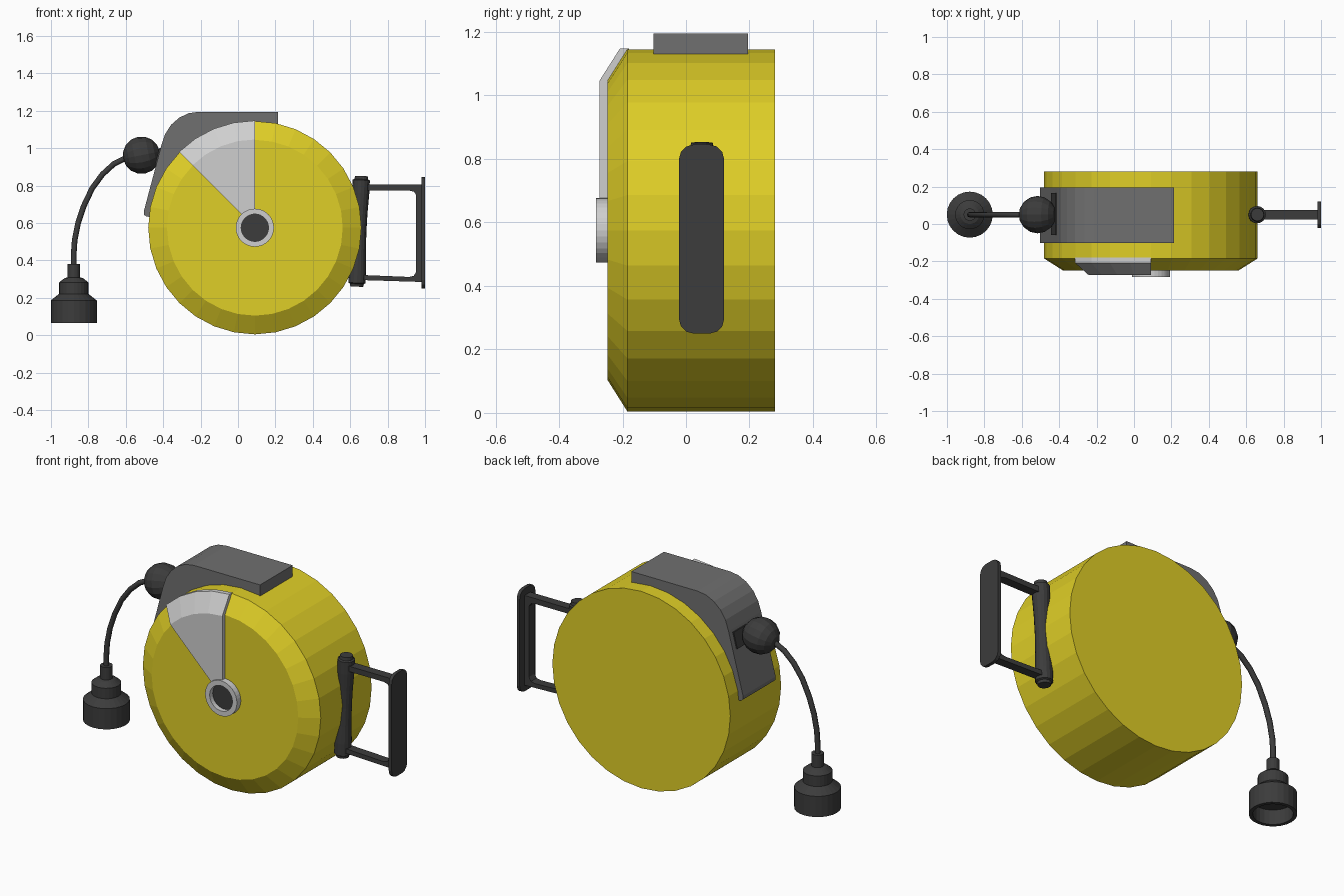
import bpy, bmesh, math
from mathutils import Matrix, Vector

if "Cube" in bpy.data.objects:
    bpy.data.objects.remove(bpy.data.objects["Cube"])


def material(name, rgb):
    m = bpy.data.materials.new(name)
    m.diffuse_color = (*rgb, 1)
    m.use_nodes = True
    m.node_tree.nodes["Principled BSDF"].inputs["Base Color"].default_value = m.diffuse_color
    return m


YELLOW = material("yellow", (0.74, 0.62, 0.02))
SILVER = material("silver", (0.62, 0.62, 0.62))
GREY = material("grey", (0.16, 0.16, 0.16))
DARK = material("dark_rubber", (0.045, 0.045, 0.045))


def finish(name, bm, mat):
    bmesh.ops.remove_doubles(bm, verts=bm.verts, dist=1e-5)
    bmesh.ops.recalc_face_normals(bm, faces=bm.faces)
    me = bpy.data.meshes.new(name)
    bm.to_mesh(me)
    bm.free()
    me.materials.append(mat)
    ob = bpy.data.objects.new(name, me)
    bpy.context.collection.objects.link(ob)
    return ob


def lathe(name, prof, n, mat, place, a0=0, a1=360):
    """Spin a closed (radius, height) profile about local z."""
    bm = bmesh.new()
    full = a1 - a0 == 360
    rings = []
    for i in range(n if full else n + 1):
        a = math.radians(a0 + (a1 - a0) * i / n)
        rings.append([bm.verts.new(place @ Vector((r * math.cos(a), r * math.sin(a), h)))
                      for r, h in prof])
    k = len(prof)
    for i in range(n):
        p, q = rings[i], rings[(i + 1) % len(rings)]
        for j in range(k):
            l = (j + 1) % k
            if prof[j][0] == 0 and prof[l][0] == 0:
                if full:
                    continue
                continue
            if prof[j][0] == 0:
                bm.faces.new((p[j], q[l], p[l]))
            elif prof[l][0] == 0:
                bm.faces.new((p[j], q[j], p[l]))
            else:
                bm.faces.new((p[j], q[j], q[l], p[l]))
    if not full:
        bm.faces.new(rings[0])
        bm.faces.new(rings[-1])
    return finish(name, bm, mat)


def prism(name, pts, lo, hi, mat, axis="y"):
    """Extrude an outline: (x, z) along y, or (y, z) along x."""
    bm = bmesh.new()
    co = (lambda p, t: (p[0], t, p[1])) if axis == "y" else (lambda p, t: (t, p[0], p[1]))
    a = [bm.verts.new(co(p, lo)) for p in pts]
    b = [bm.verts.new(co(p, hi)) for p in pts]
    bm.faces.new(a)
    bm.faces.new(b)
    for i in range(len(pts)):
        j = (i + 1) % len(pts)
        bm.faces.new((a[i], a[j], b[j], b[i]))
    return finish(name, bm, mat)


def rounded(x0, x1, z0, z1, r, steps=3):
    pts = []
    for cx, cz, s in ((x1 - r, z1 - r, 0), (x0 + r, z1 - r, 90), (x0 + r, z0 + r, 180), (x1 - r, z0 + r, 270)):
        for i in range(steps + 1):
            a = math.radians(s + 90 * i / steps)
            pts.append((cx + r * math.cos(a), cz + r * math.sin(a)))
    return pts


def along(origin, direction):
    return Matrix.Translation(origin) @ Vector(direction).to_track_quat("Z", "Y").to_matrix().to_4x4()


# Drum, label wedge and hub share an axis pointing to the front (local z = -y)
front = Matrix.Translation((0.09, 0, 0.575)) @ Matrix.Rotation(math.pi / 2, 4, "X")
lathe("reel_drum", [(0, -0.28), (0.57, -0.28), (0.57, 0.185), (0.47, 0.248), (0, 0.248)], 32, YELLOW, front)
lathe("silver_wedge", [(0.09, 0.24), (0.09, 0.272), (0.472, 0.272), (0.573, 0.208), (0.573, 0.18), (0.47, 0.24)],
      4, SILVER, front, 90, 135)
lathe("hub_ring", [(0.102, 0.24), (0.102, 0.284), (0.073, 0.284), (0.073, 0.24)], 32, SILVER, front)
lathe("hub_core", [(0, 0.24), (0.074, 0.24), (0.074, 0.256), (0, 0.256)], 32, DARK, front)

# Grey cover wrapped over the upper left of the drum
prism("cable_guide_cover",
      [(0.213, 1.195), (-0.21, 1.195), (-0.265, 1.187), (-0.315, 1.163), (-0.358, 1.125), (-0.39, 1.075),
       (-0.41, 1.015), (-0.503, 0.665), (-0.503, 0.645), (-0.49, 0.635), (-0.44, 0.63), (-0.40, 0.72),
       (-0.30, 0.92), (-0.12, 1.05), (0.05, 1.10), (0.213, 1.12)], -0.102, 0.196, GREY)
prism("cable_outlet",
      [(-0.405, 1.0), (-0.421, 1.0), (-0.445, 0.91), (-0.429, 0.91)], -0.06, 0.165, DARK)

# Ball stop, cord and plug
Y = 0.05
arc = [(math.radians(-90 + 180 * i / 8)) for i in range(9)]
lathe("ball_stop", [(0 if i in (0, 8) else 0.1 * math.cos(a), 0.1 * math.sin(a)) for i, a in enumerate(arc)],
      16, DARK, along((-0.516, Y, 0.963), (-1, 0, -0.2)))
cu = bpy.data.curves.new("cord", "CURVE")
cu.dimensions = "3D"
cu.bevel_depth = 0.015
cu.bevel_resolution = 2
path = [(-0.55, 0.96), (-0.605, 0.945), (-0.665, 0.915), (-0.725, 0.86), (-0.78, 0.785), (-0.825, 0.69),
        (-0.855, 0.60), (-0.873, 0.51), (-0.878, 0.44), (-0.878, 0.36)]
sp = cu.splines.new("POLY")
sp.points.add(len(path) - 1)
for p, (x, z) in zip(sp.points, path):
    p.co = (x, Y, z, 1)
cu.materials.append(DARK)
bpy.context.collection.objects.link(bpy.data.objects.new("cord", cu))
lathe("plug", [(0, 0.382), (0.033, 0.382), (0.033, 0.31), (0.05, 0.305), (0.078, 0.283), (0.078, 0.222),
               (0.123, 0.186), (0.123, 0.066), (0.103, 0.066), (0.103, 0.15), (0, 0.15)],
      24, DARK, Matrix.Translation((-0.878, Y, 0)))

# Pivot spindle, slightly tilted and waisted
lathe("handle_pivot", [(0, 0), (0.034, 0), (0.037, 0.015), (0.046, 0.02), (0.046, 0.09), (0.041, 0.19),
                       (0.039, 0.295), (0.041, 0.40), (0.046, 0.50), (0.046, 0.57), (0.037, 0.575),
                       (0.034, 0.592), (0, 0.592)], 16, DARK, along((0.635, Y, 0.26), (0.025, 0, 0.592)))

# Swing bracket: C-shaped frame and end plate
prism("bracket_frame",
      [(0.67, 0.805), (0.985, 0.805), (0.985, 0.285), (0.67, 0.295), (0.67, 0.322), (0.915, 0.312),
       (0.94, 0.318), (0.953, 0.34), (0.953, 0.75), (0.94, 0.768), (0.915, 0.774), (0.67, 0.774)],
      0.024, 0.076, DARK)
prism("bracket_plate", rounded(-0.022, 0.12, 0.25, 0.845, 0.045), 0.981, 1.0, DARK, "x")
